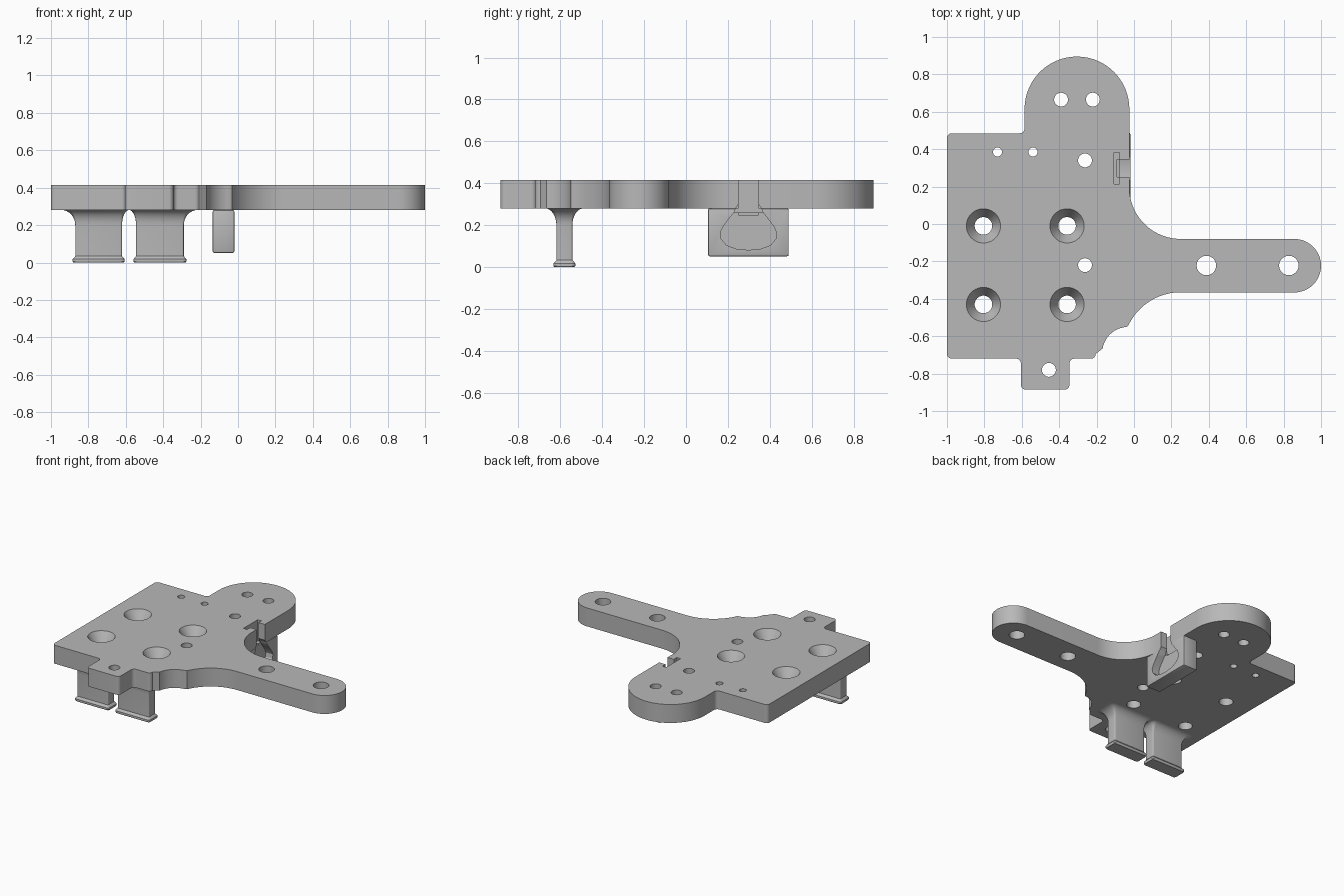
import bpy, bmesh
from math import sin, cos, pi, radians
from mathutils import Vector

if "Cube" in bpy.data.objects:
    bpy.data.objects.remove(bpy.data.objects["Cube"])

grey = bpy.data.materials.new("plain grey")
grey.use_nodes = True
COLOUR = (0.48, 0.48, 0.48, 1)
grey.diffuse_color = COLOUR
grey.node_tree.nodes["Principled BSDF"].inputs["Base Color"].default_value = COLOUR

BOTTOM, TOP = 0.28, 0.415
SLOT_Y = 0.298


def make(name, bm):
    bmesh.ops.recalc_face_normals(bm, faces=bm.faces)
    mesh = bpy.data.meshes.new(name)
    bm.to_mesh(mesh)
    bm.free()
    ob = bpy.data.objects.new(name, mesh)
    bpy.context.collection.objects.link(ob)
    mesh.materials.append(grey)
    return ob


def arc(cx, cy, r, a0, a1, n=24):
    angles = [radians(a0 + (a1 - a0) * i / n) for i in range(n + 1)]
    return [(cx + r * cos(a), cy + r * sin(a)) for a in angles]


def rounded(a, b, c, r=0.025, n=6):
    """Round a right-angled corner b between neighbours a and c."""
    a, b, c = Vector(a), Vector(b), Vector(c)
    p, q = b + (a - b).normalized() * r, b + (c - b).normalized() * r
    o = p + q - b
    return [tuple(o + (p - o) * cos(t * pi / 2 / n) + (q - o) * sin(t * pi / 2 / n))
            for t in range(n + 1)]


def prism(name, points, offset, to_3d):
    """Extrude a flat profile by a vector."""
    bm = bmesh.new()
    face = bm.faces.new([bm.verts.new(to_3d(*p)) for p in points])
    new = bmesh.ops.extrude_face_region(bm, geom=[face])
    bmesh.ops.translate(bm, vec=offset,
                        verts=[v for v in new["geom"] if isinstance(v, bmesh.types.BMVert)])
    return make(name, bm)


def box(name, x0, x1, y0, y1, z0, z1):
    return prism(name, [(x0, y0), (x1, y0), (x1, y1), (x0, y1)],
                 (0, 0, z1 - z0), lambda x, y: (x, y, z0))


def cylinder(x, y, r0, r1, z0, z1):
    bm = bmesh.new()
    bmesh.ops.create_cone(bm, cap_ends=True, segments=40, radius1=r0, radius2=r1, depth=z1 - z0)
    bmesh.ops.translate(bm, vec=(x, y, (z0 + z1) / 2), verts=bm.verts)
    return make("cutter", bm)


def activate(ob):
    bpy.ops.object.select_all(action='DESELECT')
    ob.select_set(True)
    bpy.context.view_layer.objects.active = ob


def cut(ob, cutters):
    activate(ob)
    for c in cutters:
        mod = ob.modifiers.new("cut", 'BOOLEAN')
        mod.operation, mod.solver, mod.object = 'DIFFERENCE', 'EXACT', c
        bpy.ops.object.modifier_apply(modifier=mod.name)


def smooth(ob):
    activate(ob)
    bpy.ops.object.shade_smooth_by_angle(angle=radians(30))


# plate outline, counter-clockwise from the front left corner
corners = [(-1, 0.485), (-1, -0.72), (-0.605, -0.72), (-0.605, -0.885),
           (-0.345, -0.885), (-0.345, -0.72), (-0.205, -0.72), (-0.205, -0.6)]
outline = []
for a, b, c in zip(corners, corners[1:], corners[2:]):
    outline += rounded(a, b, c)
outline += arc(-0.03, -0.69, 0.14, 170, 95, 12)
outline += arc(0.25, -0.675, 0.31, 155, 90)
outline += arc(0.857, -0.223, 0.143, -90, 90)
outline += arc(0.25, 0.195, 0.275, 270, 180)
outline += arc(-0.305, 0.615, 0.28, 0, 180, 48)
outline += rounded((-0.585, 0.6), (-0.585, 0.485), (-1, 0.485))
outline += rounded((-0.585, 0.485), (-1, 0.485), (-1, -0.72))
plate = prism("plate", outline, (0, 0, TOP - BOTTOM), lambda x, y: (x, y, BOTTOM))

# plain holes and countersunk screw holes
holes = {0.037: [(-0.39, 0.665), (-0.22, 0.665), (-0.262, 0.34), (-0.262, -0.22), (-0.455, -0.78)],
         0.024: [(-0.73, 0.385), (-0.54, 0.385)],
         0.052: [(0.387, -0.222), (0.828, -0.222)]}
hole_cutters = [cylinder(x, y, r, r, 0.2, 0.5) for r, spots in holes.items() for x, y in spots]
for x in (-0.805, -0.358):
    for y in (-0.01, -0.43):
        hole_cutters.append(cylinder(x, y, 0.047, 0.047, 0.2, 0.5))
        hole_cutters.append(cylinder(x, y, 0.045, 0.092, TOP - 0.075, TOP + 0.001))

# T-shaped slot and bulb-shaped pocket
half = [(0.048, 0.30), (0.062, 0.28), (0.066, 0.265), (0.09, 0.235), (0.12, 0.195),
        (0.134, 0.165), (0.13, 0.135), (0.105, 0.105), (0.06, 0.088), (0, 0.082)]
bulb = half + [(-y, z) for y, z in reversed(half[:-1])]
slot_cutters = [
    prism("cutter", bulb, (0.2, 0, 0), lambda y, z: (-0.077, SLOT_Y + y, z)),
    box("cutter", -0.09, 0.1, SLOT_Y - 0.048, SLOT_Y + 0.048, 0.25, 0.5),
    box("cutter", -0.107, -0.077, SLOT_Y - 0.083, SLOT_Y + 0.083, 0.26, 0.5)]

# hanging tab under the plate edge
tab = box("hanging_tab", -0.135, -0.02, 0.105, 0.49, 0.052, BOTTOM + 0.001)
bevel = tab.modifiers.new("bevel", 'BEVEL')
bevel.width, bevel.segments = 0.008, 2
activate(tab)
bpy.ops.object.modifier_apply(modifier="bevel")

cut(plate, hole_cutters + slot_cutters)
cut(tab, slot_cutters)
for c in hole_cutters + slot_cutters:
    bpy.data.objects.remove(c)
smooth(plate)
smooth(tab)


# cable hooks: stem with a flared root and a small foot
def hook(name, x0, x1, flare0, flare1):
    levels = [(0, 0.01), (0.006, 0.014), (0.018, 0.014), (0.034, 0)]
    rings = [(z, g, g, g) for z, g in levels]
    for i in range(9):
        t = i / 8 * pi / 2
        k = 1 - cos(t)
        rings.append((0.2 + 0.081 * sin(t), k * flare0, k * flare1, k * 0.055))
    bm = bmesh.new()
    loops = []
    for z, g0, g1, gy in rings:
        a, b, c, d = x0 - g0, x1 + g1, -0.58 - 0.038 - gy, -0.58 + 0.038 + gy
        r = 0.008 + gy * 0.6
        pts = [(a, c), (b, c), (b, d), (a, d)]
        ring = []
        for i in range(4):
            ring += rounded(pts[i - 1], pts[i], pts[(i + 1) % 4], r, 4)
        loops.append([bm.verts.new((x, y, z)) for x, y in ring])
    for low, high in zip(loops, loops[1:]):
        for i in range(len(low)):
            bm.faces.new((low[i - 1], low[i], high[i], high[i - 1]))
    bm.faces.new(loops[0])
    bm.faces.new(loops[-1])
    smooth(make(name, bm))


hook("left_cable_hook", -0.545, -0.29, 0.038, 0.075)
hook("right_cable_hook", -0.87, -0.62, 0.075, 0.038)
